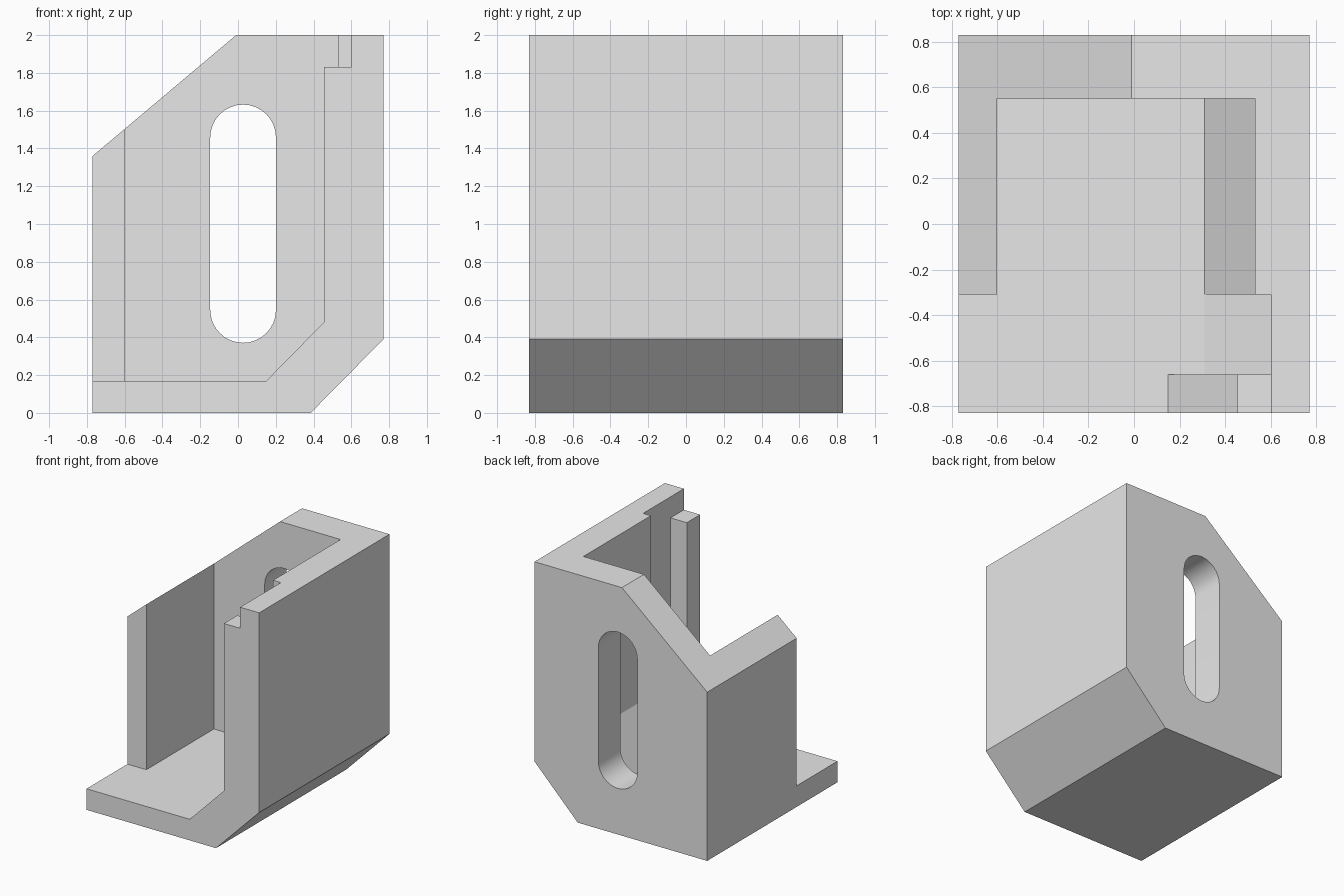
import bpy, bmesh, math

cube = bpy.data.objects.get("Cube")
if cube:
    bpy.data.objects.remove(cube, do_unlink=True)

grey = bpy.data.materials.new("plain_grey")
grey.use_nodes = True
grey.diffuse_color = (0.8, 0.8, 0.8, 1)
grey.node_tree.nodes["Principled BSDF"].inputs["Base Color"].default_value = (0.8, 0.8, 0.8, 1)


def extrude_profile(name, points, y0, y1):
    """Extrude an outline in x and z from y0 to y1."""
    bm = bmesh.new()
    face = bm.faces.new([bm.verts.new((x, y0, z)) for x, z in points])
    out = bmesh.ops.extrude_face_region(bm, geom=[face])
    for v in out["geom"]:
        if isinstance(v, bmesh.types.BMVert):
            v.co.y = y1
    bmesh.ops.recalc_face_normals(bm, faces=bm.faces)
    mesh = bpy.data.meshes.new(name)
    bm.to_mesh(mesh)
    bm.free()
    mesh.materials.append(grey)
    obj = bpy.data.objects.new(name, mesh)
    bpy.context.collection.objects.link(obj)
    return obj


def slot_outline(cx, low, high, r, steps=16):
    """Upright rounded slot, from the centres of its two end arcs."""
    points = []
    for cz, start in ((high, 0), (low, math.pi)):
        for i in range(steps + 1):
            a = start + math.pi * i / steps
            points.append((cx + r * math.cos(a), cz + r * math.sin(a)))
    return points


# Outer block with a roof slope and a lower chamfer
body = extrude_profile("bracket_body", [
    (-0.77, 0), (0.385, 0), (0.77, 0.39), (0.77, 2), (-0.01, 2), (-0.77, 1.36)],
    -0.83, 0.83)

floor, above, side = 0.17, 2.2, -0.9
cutters = [
    # Cross channel behind the front post
    extrude_profile("channel_cutter", [
        (side, floor), (0.31, floor), (0.60, 0.35), (0.60, above), (side, above)],
        -0.66, -0.31),
    # Main cavity between the side walls
    extrude_profile("cavity_cutter", [
        (-0.60, floor), (0.31, floor), (0.53, 0.55), (0.53, above), (-0.60, above)],
        -0.5, 0.55),
    # Open front, leaving the stepped post
    extrude_profile("front_cutter", [
        (side, floor), (0.15, floor), (0.455, 0.48), (0.455, 1.83), (0.60, 1.83),
        (0.60, above), (side, above)],
        -0.95, -0.5),
    # Rounded slot through the back wall
    extrude_profile("slot_cutter", slot_outline(0.027, 0.545, 1.458, 0.174), 0.4, 0.95),
]

bpy.ops.object.select_all(action="DESELECT")
bpy.context.view_layer.objects.active = body
body.select_set(True)
for cutter in cutters:
    cutter.hide_render = True
    mod = body.modifiers.new(cutter.name, "BOOLEAN")
    mod.operation = "DIFFERENCE"
    mod.solver = "EXACT"
    mod.object = cutter
    bpy.ops.object.modifier_apply(modifier=mod.name)
    bpy.data.objects.remove(cutter, do_unlink=True)

bpy.ops.object.shade_smooth_by_angle(angle=math.radians(25))
